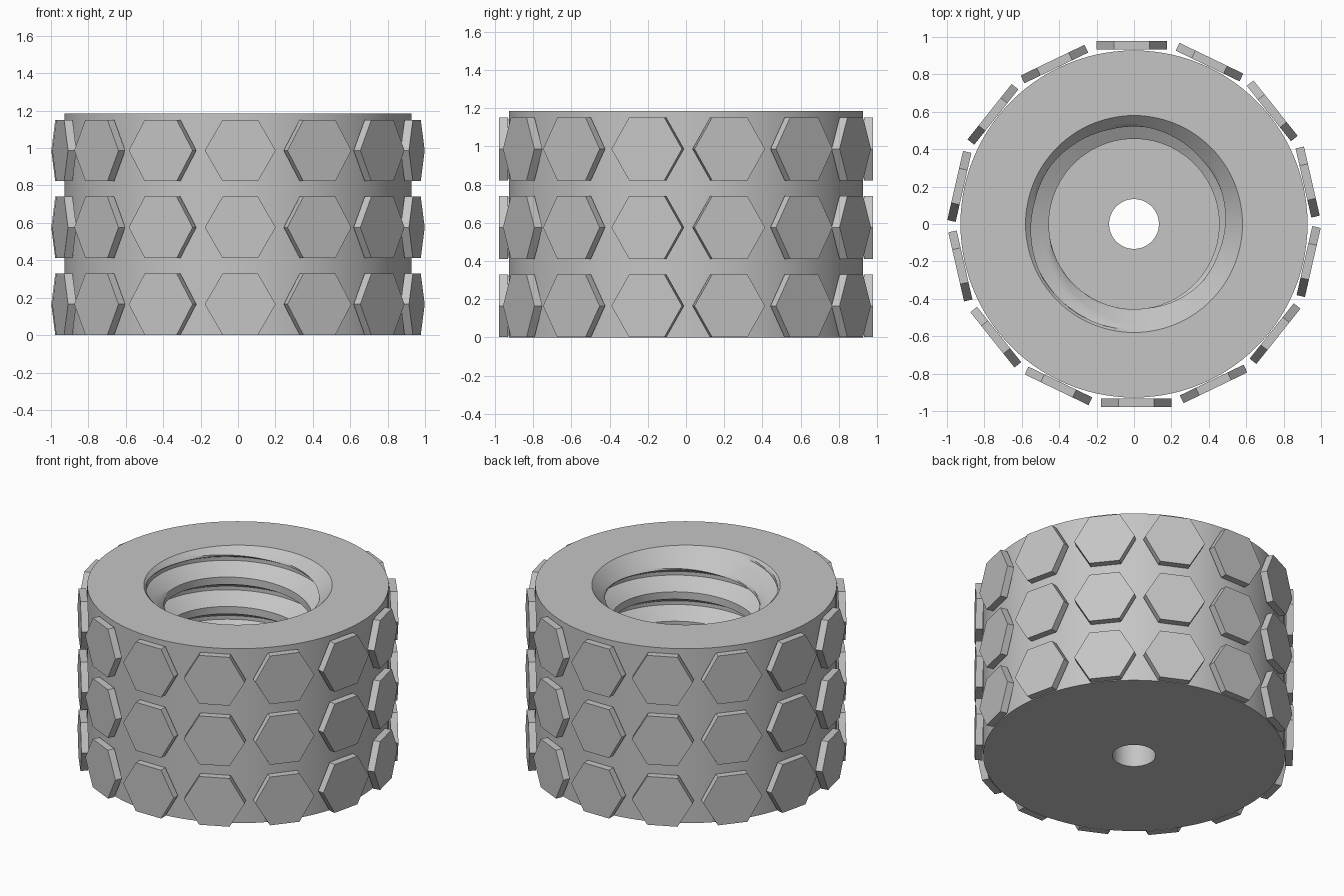
import bpy, bmesh
from math import sin, cos, pi, tau, radians

cube = bpy.data.objects.get("Cube")
if cube:
    bpy.data.objects.remove(cube)

HEIGHT, OUTER, HOLE, FLOOR = 1.185, 0.928, 0.133, 0.2
MINOR, MAJOR, MOUTH, PITCH = 0.455, 0.565, 0.58, 0.2
SIDES, STEPS = 112, 16

# One plain metal colour
grey = bpy.data.materials.new("metal_grey")
colour = (0.56, 0.56, 0.56, 1)
grey.diffuse_color = colour
grey.use_nodes = True
grey.node_tree.nodes["Principled BSDF"].inputs["Base Color"].default_value = colour


def make_mesh(name, bm):
    bmesh.ops.recalc_face_normals(bm, faces=bm.faces)
    mesh = bpy.data.meshes.new(name)
    bm.to_mesh(mesh)
    bm.free()
    mesh.materials.append(grey)
    return mesh


def add_object(name, mesh):
    obj = bpy.data.objects.new(name, mesh)
    bpy.context.collection.objects.link(obj)
    return obj


def bore_radius(z, turn):
    """Helical thread profile, widened by the 45 degree mouth chamfer."""
    crest = 0.93 + PITCH * turn
    d = abs((z - crest) / PITCH + 0.5 - ((z - crest) / PITCH + 0.5) // 1 - 0.5)
    t = min(max((d - 0.125) / 0.3125, 0), 1)
    return max(MINOR + (MAJOR - MINOR) * t, MOUTH - (HEIGHT - z))


# Threaded body: a turned section whose bore rows follow the helix
bm = bmesh.new()
columns = []
for j in range(SIDES + 1):
    turn = j / SIDES
    section = [(HOLE, 0), (OUTER, 0), (OUTER, HEIGHT)]
    for i in range(3 * STEPS, -6 * STEPS, -1):
        z = 0.93 + PITCH * (turn + i / STEPS)
        z = min(max(z, FLOOR), HEIGHT)
        section.append((bore_radius(z, turn), z))
    section.append((HOLE, FLOOR))
    a = tau * turn
    columns.append([bm.verts.new((r * cos(a), r * sin(a), z)) for r, z in section])
for left, right in zip(columns, columns[1:]):
    for k in range(len(left)):
        n = (k + 1) % len(left)
        bm.faces.new((left[k], right[k], right[n], left[n]))
bmesh.ops.remove_doubles(bm, verts=bm.verts, dist=0.0002)
body = add_object("threaded_body", make_mesh("threaded_body", bm))
bpy.ops.object.select_all(action="DESELECT")
body.select_set(True)
bpy.context.view_layer.objects.active = body
bpy.ops.object.shade_smooth_by_angle(angle=radians(25))

# Hexagonal grip plate, facing -y and offset out to the rim
bm = bmesh.new()
corner = 0.164 / cos(pi / 6)
ring = [bm.verts.new((0.012 + corner * cos(k * pi / 3), -0.978, corner * sin(k * pi / 3)))
        for k in range(6)]
face = bm.faces.new(ring)
back = bmesh.ops.extrude_face_region(bm, geom=[face], use_keep_orig=True)
bmesh.ops.translate(bm, vec=(0, 0.046, 0),
                    verts=[v for v in back["geom"] if isinstance(v, bmesh.types.BMVert)])
plate = make_mesh("hex_grip", bm)

# Three rows of fourteen plates
for row in range(3):
    for k in range(14):
        grip = add_object(f"hex_grip_row{row + 1}_{k + 1}", plate)
        grip.location.z = 0.165 + 0.411 * row
        grip.rotation_euler.z = k * tau / 14
